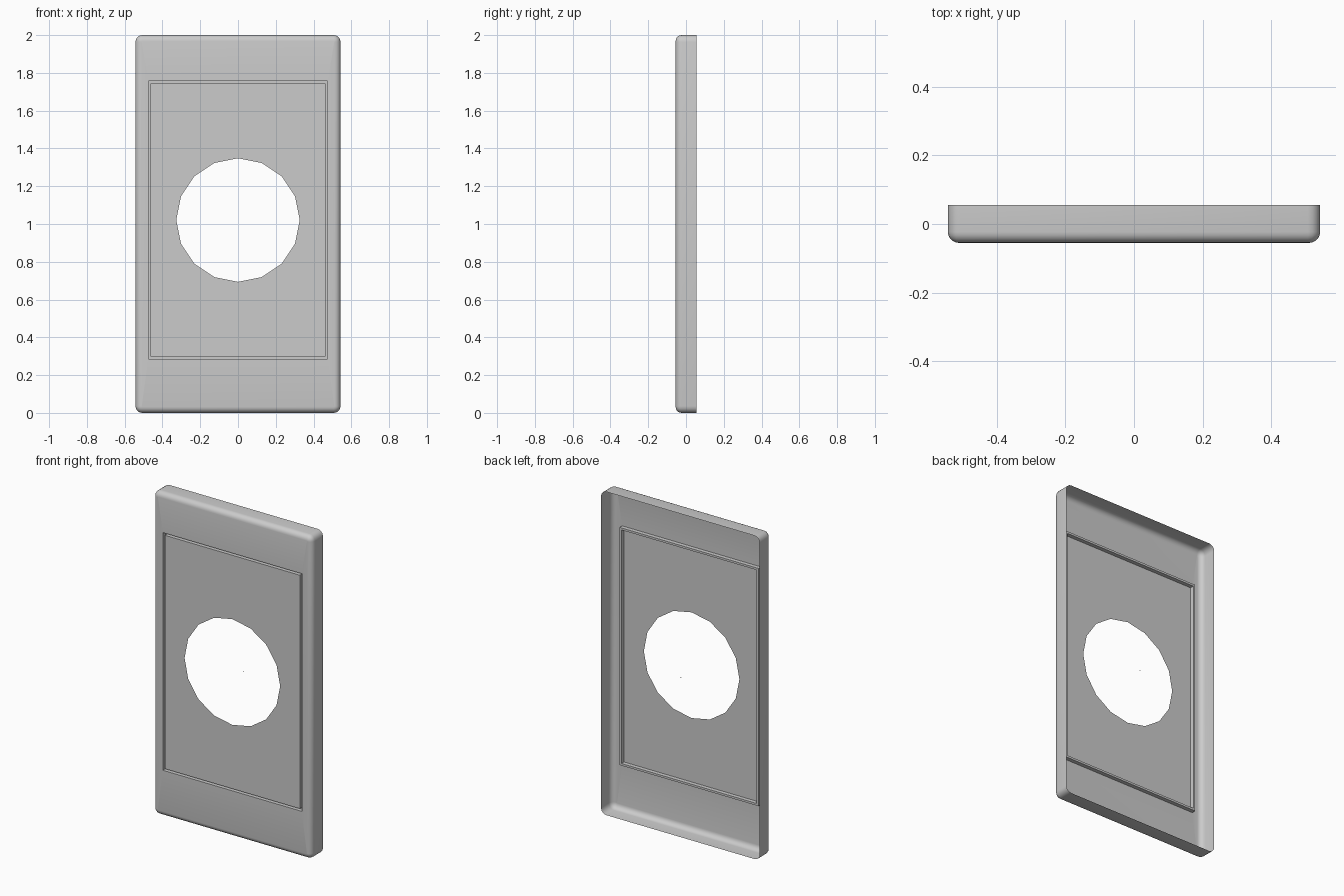
import bpy, bmesh, math

if "Cube" in bpy.data.objects:
    bpy.data.objects.remove(bpy.data.objects["Cube"])

HW, H = 0.543, 2.0            # half width and height of the plate
FRONT, BACK = -0.055, 0.055   # front face and open back edge
EDGE, CORNER = 0.032, 0.036   # edge rounding and outline corner radius
PANEL_W, PANEL_H, PANEL_Z = 0.475, 0.735, 1.021
GROOVE, DEPTH = 0.013, 0.025
HOLE_R, HOLE_SIDES = 0.327, 16

grey = bpy.data.materials.new("mid_grey")
grey.diffuse_color = (0.6, 0.6, 0.6, 1)
grey.use_nodes = True
grey.node_tree.nodes["Principled BSDF"].inputs["Base Color"].default_value = grey.diffuse_color


def make_object(name, bm):
    mesh = bpy.data.meshes.new(name)
    bm.to_mesh(mesh)
    bm.free()
    mesh.materials.append(grey)
    obj = bpy.data.objects.new(name, mesh)
    bpy.context.collection.objects.link(obj)
    return obj


def ring(bm, hw, hh, zc, r, y, segs=4):
    """Rounded rectangle loop in the xz plane."""
    verts = []
    for q, (sx, sz) in enumerate([(1, 1), (-1, 1), (-1, -1), (1, -1)]):
        for i in range(segs + 1):
            a = math.pi / 2 * (q + i / segs)
            verts.append(bm.verts.new((sx * (hw - r) + r * math.cos(a), y,
                                       zc + sz * (hh - r) + r * math.sin(a))))
    return verts


# Faceplate shell: open back, straight rim, rounded front edge, folded groove
bm = bmesh.new()
rings = [ring(bm, HW, H / 2, H / 2, CORNER, BACK)]
for i in range(6):
    a = math.pi / 2 * i / 5
    d = EDGE * (1 - math.cos(a))
    rings.append(ring(bm, HW - d, H / 2 - d, H / 2, CORNER - d,
                      FRONT + EDGE * (1 - math.sin(a))))
for inset, y in [(0, FRONT), (0, FRONT + DEPTH),
                 (GROOVE, FRONT + DEPTH), (GROOVE, FRONT)]:
    rings.append(ring(bm, PANEL_W - inset, PANEL_H - inset, PANEL_Z, 0, y))
for a, b in zip(rings, rings[1:]):
    n = len(a)
    for i in range(n):
        j = (i + 1) % n
        bm.faces.new((a[i], b[i], b[j], a[j]))

# Round hole through the centre panel
hole = [bm.verts.new((HOLE_R * math.cos(t), FRONT, PANEL_Z + HOLE_R * math.sin(t)))
        for t in (2 * math.pi * i / HOLE_SIDES for i in range(HOLE_SIDES))]
for i in range(HOLE_SIDES):
    bm.edges.new((hole[i], hole[(i + 1) % HOLE_SIDES]))
bmesh.ops.remove_doubles(bm, verts=bm.verts[:], dist=1e-5)
border = [e for e in bm.edges if len(e.link_faces) < 2
          and all(v.co.y < FRONT + 0.001 for v in e.verts)]
bmesh.ops.triangle_fill(bm, use_beauty=True, edges=border, normal=(0, -1, 0))
bmesh.ops.recalc_face_normals(bm, faces=bm.faces[:])
bm.normal_update()
if sum(f.normal.y * f.calc_area() for f in bm.faces) > 0:
    bmesh.ops.reverse_faces(bm, faces=bm.faces[:])
plate = make_object("faceplate", bm)
bpy.context.view_layer.objects.active = plate
plate.select_set(True)
bpy.ops.object.shade_smooth_by_angle(angle=math.radians(35))

# Tiny locating tab level with the back edge
bm = bmesh.new()
s = 0.004
bm.faces.new([bm.verts.new((x, BACK - 0.002 + y, 0.985))
              for x, y in [(-s, -0.002), (s, -0.002), (s, 0.002), (-s, 0.002)]])
make_object("locating_tab", bm)
